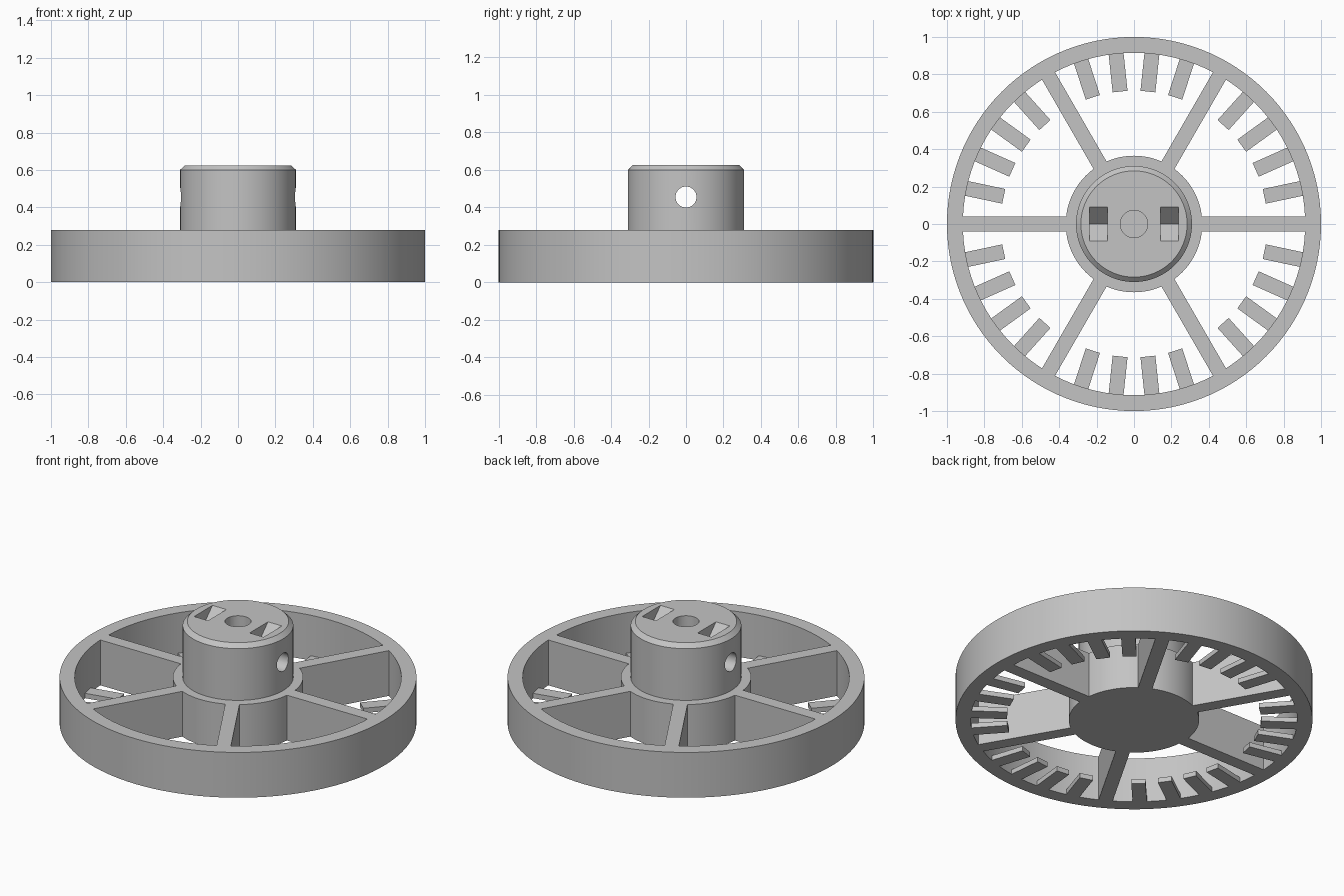
import bpy, bmesh, math
from mathutils import Matrix, Vector

cube = bpy.data.objects.get("Cube")
if cube:
    bpy.data.objects.remove(cube, do_unlink=True)

SEGMENTS = 120
HEIGHT = 0.28
BOSS_TOP = 0.625

grey = bpy.data.materials.new("plain_grey")
grey.use_nodes = True
grey.diffuse_color = (0.55, 0.55, 0.55, 1)
grey.node_tree.nodes["Principled BSDF"].inputs["Base Color"].default_value = grey.diffuse_color


def finish(name, bm):
    bmesh.ops.recalc_face_normals(bm, faces=bm.faces[:])
    mesh = bpy.data.meshes.new(name)
    bm.to_mesh(mesh)
    bm.free()
    mesh.materials.append(grey)
    obj = bpy.data.objects.new(name, mesh)
    bpy.context.collection.objects.link(obj)
    return obj


def lathe(name, profile, closed):
    """Turn a radius/height profile about the z axis."""
    bm = bmesh.new()
    verts = [bm.verts.new((r, 0, z)) for r, z in profile]
    edges = [bm.edges.new(pair) for pair in zip(verts, verts[1:])]
    if closed:
        edges.append(bm.edges.new((verts[-1], verts[0])))
    bmesh.ops.spin(bm, geom=verts + edges, cent=(0, 0, 0), axis=(0, 0, 1),
                   angle=math.tau, steps=SEGMENTS)
    bmesh.ops.remove_doubles(bm, verts=bm.verts[:], dist=0.0001)
    return finish(name, bm)


def box(name, size, matrix):
    bm = bmesh.new()
    bmesh.ops.create_cube(bm, size=1, matrix=matrix @ Matrix.Diagonal((*size, 1)))
    return finish(name, bm)


def rod(name, radius, length, matrix):
    bm = bmesh.new()
    bmesh.ops.create_cone(bm, cap_ends=True, segments=48, radius1=radius,
                          radius2=radius, depth=length, matrix=matrix)
    return finish(name, bm)


def radial_bar(name, inner, outer, width, height, degrees):
    turn = Matrix.Rotation(math.radians(degrees), 4, "Z")
    move = Matrix.Translation(((inner + outer) / 2, 0, height / 2))
    return box(name, (outer - inner, width, height), turn @ move)


def activate(obj):
    bpy.ops.object.select_all(action="DESELECT")
    obj.select_set(True)
    bpy.context.view_layer.objects.active = obj


# Outer rim
rim = lathe("rim", [(0.915, 0), (1, 0), (1, HEIGHT), (0.915, HEIGHT)], True)

# Hub with chamfered boss
hub = lathe("hub", [(0, 0), (0.365, 0), (0.365, HEIGHT), (0.31, HEIGHT),
                    (0.31, 0.6), (0.284, BOSS_TOP), (0, BOSS_TOP)], False)

# Spokes, and short teeth between them
for degrees in range(0, 360, 12):
    if degrees % 60 == 0:
        radial_bar("spoke", 0.35, 0.93, 0.08, HEIGHT, degrees)
    else:
        radial_bar("tooth", 0.712, 0.93, 0.08, 0.03, degrees)

# Cutters: shaft bore, cross pin hole, two V-bottomed pockets
cutters = [
    rod("bore_cutter", 0.073, 0.7, Matrix.Translation((0, 0, HEIGHT + 0.35))),
    rod("pin_cutter", 0.056, 1, Matrix.Translation((0, 0, 0.455))
        @ Matrix.Rotation(math.pi / 2, 4, "Y")),
]
side = 0.09 * math.sqrt(2)
for x in (-0.19, 0.19):
    cutters.append(box("pocket_cutter", (0.095, side, side),
                       Matrix.Translation((x, 0, BOSS_TOP))
                       @ Matrix.Rotation(math.pi / 4, 4, "X")))

activate(hub)
for cutter in cutters:
    cutter.hide_render = True
    mod = hub.modifiers.new("cut", "BOOLEAN")
    mod.operation = "DIFFERENCE"
    mod.solver = "EXACT"
    mod.object = cutter
    bpy.ops.object.modifier_apply(modifier=mod.name)
for cutter in cutters:
    bpy.data.objects.remove(cutter, do_unlink=True)

# Smooth the round parts, keeping edges crisp
for part in (rim, hub):
    activate(part)
    bpy.ops.object.shade_smooth_by_angle(angle=math.radians(25))
